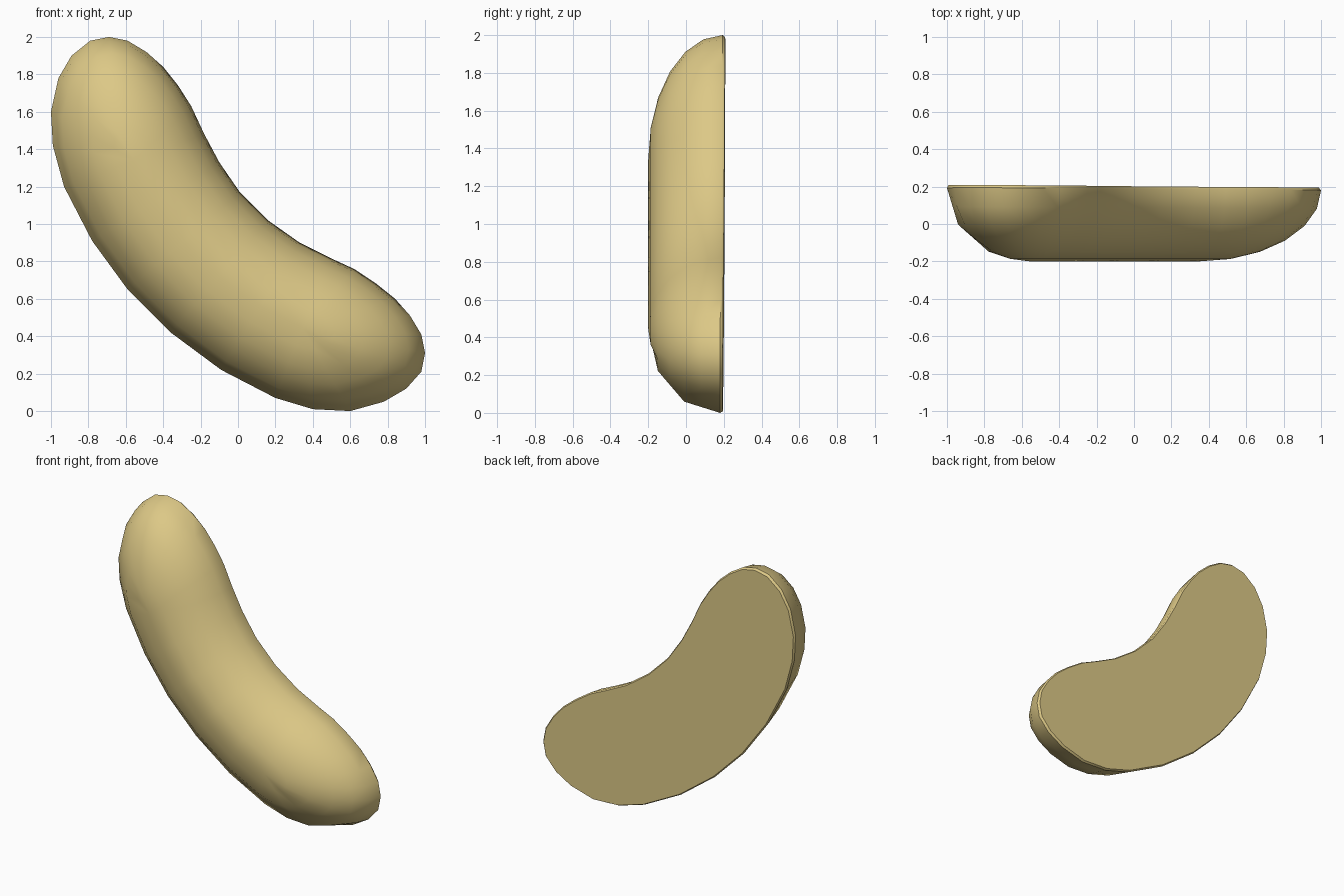
import bpy, bmesh, math
from mathutils import Vector

if "Cube" in bpy.data.objects:
    bpy.data.objects.remove(bpy.data.objects["Cube"])

# Outline of the flat back (x, z): two rounded ends, plus paired inner / outer long edges
upper_end = [(-.99, 1.42), (-1, 1.6), (-.96, 1.78), (-.89, 1.9), (-.79, 1.98), (-.69, 2),
             (-.59, 1.98), (-.49, 1.92), (-.4, 1.84), (-.32, 1.74), (-.25, 1.63)]
inner = [(-.18, 1.48), (-.1, 1.33), (.01, 1.17), (.16, 1.02), (.33, .9), (.49, .82)]
lower_end = [(.62, .76), (.74, .68), (.84, .6), (.92, .51), (.98, .41), (1, .31),
             (.98, .21), (.9, .12), (.78, .05), (.6, 0), (.4, .01)]
outer = [(-.93, 1.2), (-.78, .91), (-.59, .65), (-.36, .42), (-.09, .22), (.2, .07)]

# Ridge line half way between the long edges; the ends fan out from its end points
ridge = [((a[0] + b[0]) / 2, (a[1] + b[1]) / 2) for a, b in zip(inner, outer)]
outline = upper_end + inner + lower_end + outer[::-1]
centres = [ridge[0]] * 11 + ridge + [ridge[-1]] * 11 + ridge[::-1]
count = len(outline)
STEPS = 6
FRONT = -0.2


def back_y(x, z):
    """Back plane, very slightly tilted."""
    return 0.195 + 0.004 * (z - 1) - 0.004 * x


def dome_point(i, step):
    """Point on the quarter-ellipse running from the rim to the ridge."""
    (px, pz), (cx, cz) = outline[i], centres[i]
    t = math.pi / 2 * step / STEPS
    k = math.cos(t)
    rim = back_y(px, pz) - 0.008
    return Vector((cx + (px - cx) * k, rim + (FRONT - rim) * math.sin(t), cz + (pz - cz) * k))


def shell_point(i, step):
    # the outer curve is built from half as many facets
    if step % 2 and (i < 2 or i >= 25):
        return (dome_point(i, step - 1) + dome_point(i, step + 1)) / 2
    return dome_point(i, step)


bm = bmesh.new()
rings = []
# Flat back edge, drawn in a little to leave a narrow chamfer
lid = []
for (px, pz), (cx, cz) in zip(outline, centres):
    x, z = cx + (px - cx) * .982, cz + (pz - cz) * .982
    lid.append(bm.verts.new((x, back_y(x, z) + .006, z)))
rings.append(lid)
for s in range(STEPS + 1):
    rings.append([bm.verts.new(shell_point(i, s)) for i in range(count)])
for a, b in zip(rings, rings[1:]):
    for i in range(count):
        j = (i + 1) % count
        bm.faces.new((a[i], a[j], b[j], b[i]))
bm.faces.new(lid)
bmesh.ops.remove_doubles(bm, verts=bm.verts, dist=0.002)
bmesh.ops.recalc_face_normals(bm, faces=bm.faces)

mesh = bpy.data.meshes.new("bean_half")
bm.to_mesh(mesh)
bm.free()
bean = bpy.data.objects.new("bean_half", mesh)
bpy.context.collection.objects.link(bean)

# Pale yellow-tan colour
mat = bpy.data.materials.new("pale tan")
mat.diffuse_color = (0.72, 0.58, 0.24, 1)
mat.use_nodes = True
mat.node_tree.nodes["Principled BSDF"].inputs["Base Color"].default_value = mat.diffuse_color
mesh.materials.append(mat)

bpy.context.view_layer.objects.active = bean
bean.select_set(True)
bpy.ops.object.shade_smooth_by_angle(angle=math.radians(40))
